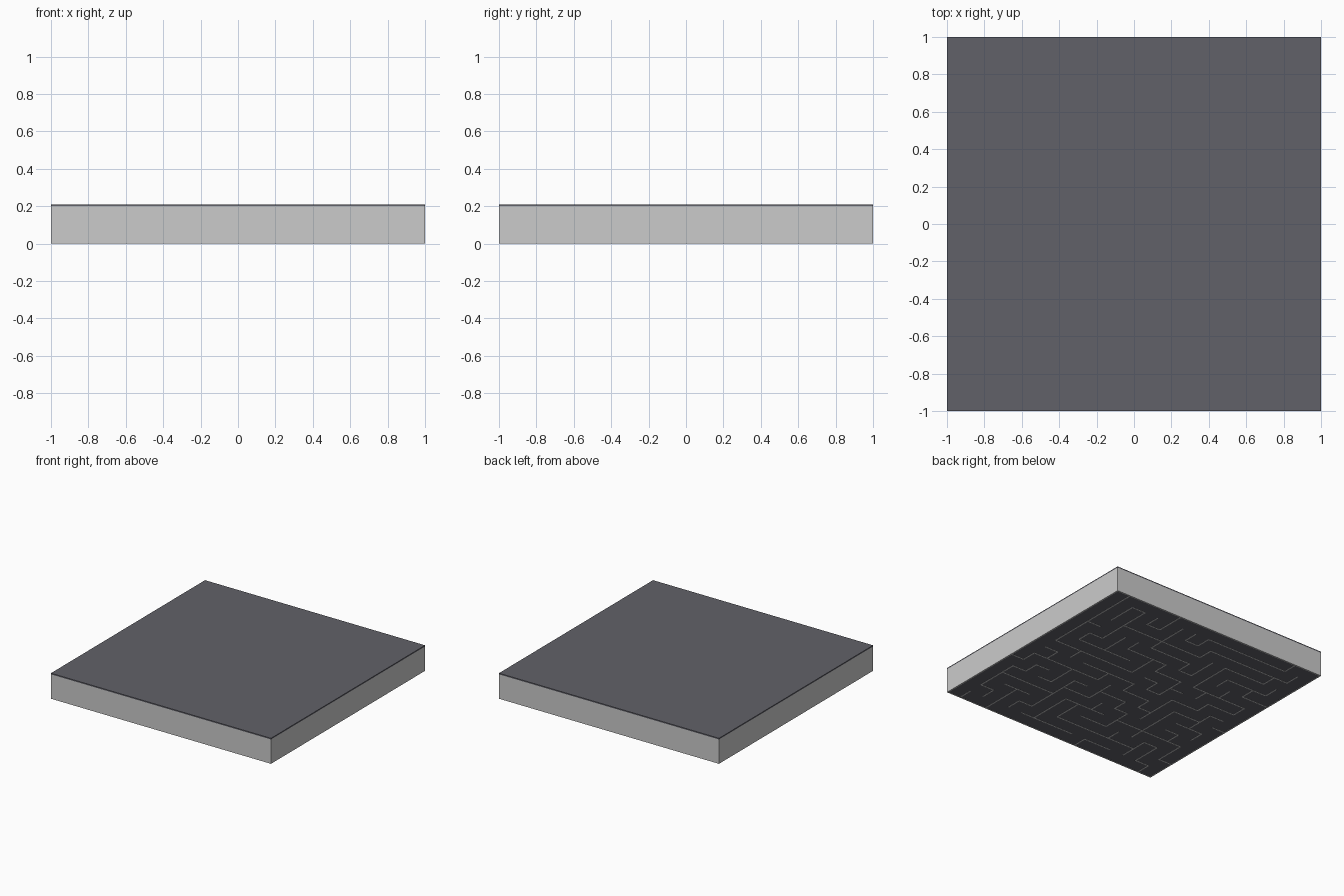
import bpy, bmesh, random
from mathutils import Matrix

if "Cube" in bpy.data.objects:
    bpy.data.objects.remove(bpy.data.objects["Cube"])

N = 16              # maze cells per side
CELL = 2.0 / N
T = 0.01            # wall thickness
H = 0.20            # wall height

dark = bpy.data.materials.new("dark_grey")
dark.diffuse_color = (0.12, 0.12, 0.14, 1)
dark.use_nodes = True
dark.node_tree.nodes["Principled BSDF"].inputs["Base Color"].default_value = dark.diffuse_color


def add_box(bm, x0, x1, y0, y1, z0, z1):
    m = Matrix.Translation(((x0 + x1) / 2, (y0 + y1) / 2, (z0 + z1) / 2))
    m = m @ Matrix.Diagonal((x1 - x0, y1 - y0, z1 - z0, 1))
    bmesh.ops.create_cube(bm, size=1, matrix=m)


def make_object(name, boxes, mat=None):
    bm = bmesh.new()
    for b in boxes:
        add_box(bm, *b)
    me = bpy.data.meshes.new(name)
    bm.to_mesh(me)
    bm.free()
    if mat:
        me.materials.append(mat)
    ob = bpy.data.objects.new(name, me)
    bpy.context.collection.objects.link(ob)


# Floor and lid
make_object("floor", [(-0.995, 0.995, -0.995, 0.995, 0.001, 0.009)], dark)
make_object("lid", [(-1, 1, -1, 1, H, H + 0.01)], dark)

# Outer walls
make_object("outer_walls", [
    (-1, 1, -1, -1 + T, 0, H), (-1, 1, 1 - T, 1, 0, H),
    (-1, -1 + T, -1 + T, 1 - T, 0, H), (1 - T, 1, -1 + T, 1 - T, 0, H)])

# Carve a maze with a depth-first walk
random.seed(7)
open_pairs, seen, stack = set(), {(0, 0)}, [(0, 0)]
while stack:
    i, j = stack[-1]
    nxt = [(i + a, j + b) for a, b in ((1, 0), (-1, 0), (0, 1), (0, -1))
           if 0 <= i + a < N and 0 <= j + b < N and (i + a, j + b) not in seen]
    if not nxt:
        stack.pop()
        continue
    c = random.choice(nxt)
    open_pairs.add(frozenset(((i, j), c)))
    seen.add(c)
    stack.append(c)


def wall_runs(closed):
    """Merge neighbouring closed cell sides into (start, end) runs."""
    start = None
    for k in range(N + 1):
        on = k < N and closed(k)
        if on and start is None:
            start = k
        elif not on and start is not None:
            yield max(-1 + start * CELL, -1 + T), min(-1 + k * CELL, 1 - T)
            start = None


# Inner maze walls, lengthwise and crosswise
inner = []
for r in range(1, N):
    p = -1 + r * CELL
    for a, b in wall_runs(lambda k: frozenset(((k, r - 1), (k, r))) not in open_pairs):
        inner.append((a, b, p - T / 2, p + T / 2, 0, H))
    for a, b in wall_runs(lambda k: frozenset(((r - 1, k), (r, k))) not in open_pairs):
        inner.append((p - T / 2, p + T / 2, a, b, 0, H))
make_object("maze_walls", inner)
